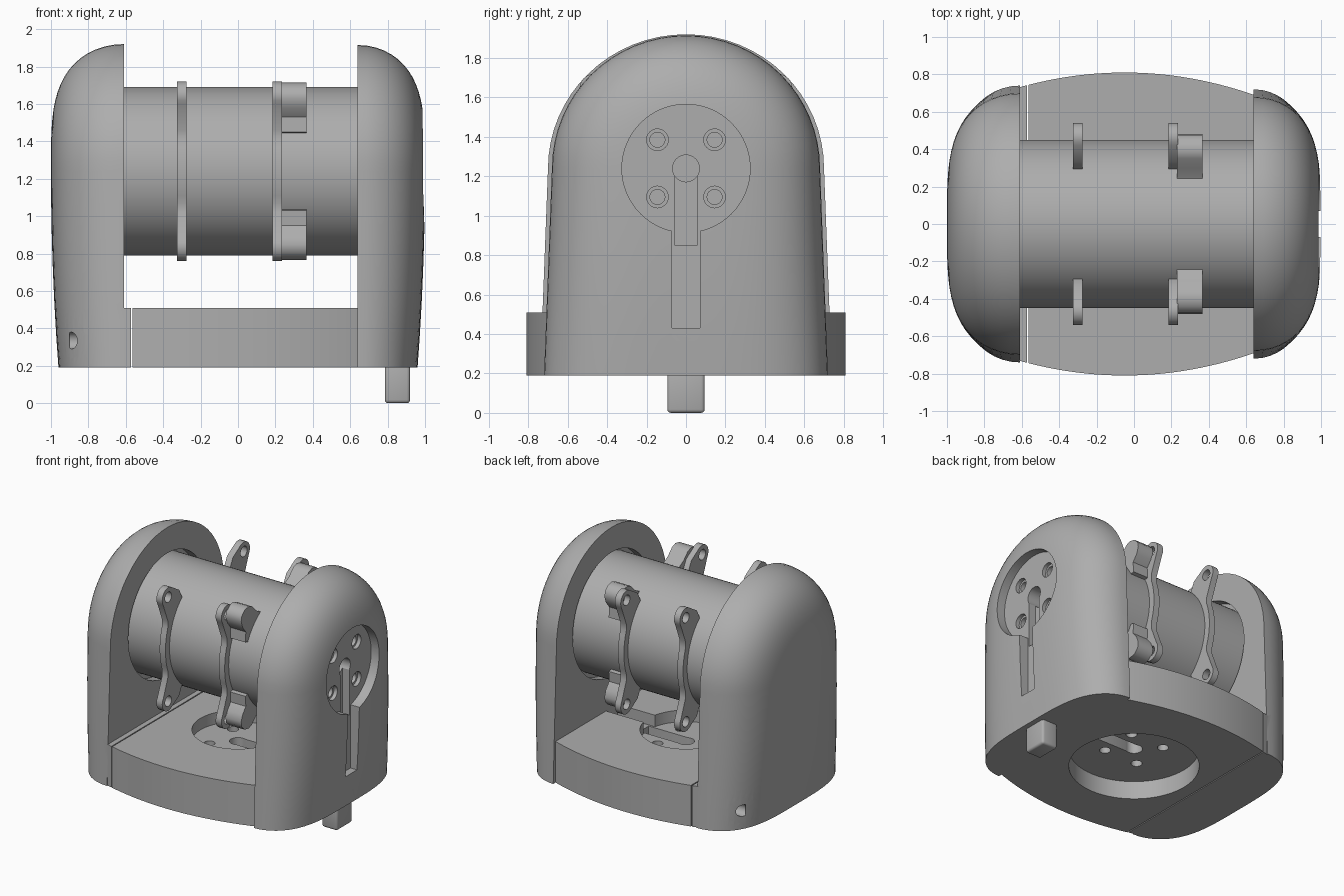
import bpy, bmesh, math
from mathutils import Matrix, Vector

if "Cube" in bpy.data.objects:
    bpy.data.objects.remove(bpy.data.objects["Cube"])

ZC = 1.24      # motor axis height
Z0, Z1 = 0.19, 0.51   # base bottom and top

grey = bpy.data.materials.new("light grey")
grey.diffuse_color = (0.42, 0.42, 0.42, 1)
grey.use_nodes = True
grey.node_tree.nodes["Principled BSDF"].inputs["Base Color"].default_value = grey.diffuse_color


def make(name, bm):
    bmesh.ops.recalc_face_normals(bm, faces=bm.faces)
    me = bpy.data.meshes.new(name)
    bm.to_mesh(me)
    bm.free()
    ob = bpy.data.objects.new(name, me)
    bpy.context.collection.objects.link(ob)
    me.materials.append(grey)
    return ob


def activate(ob):
    bpy.ops.object.select_all(action='DESELECT')
    ob.select_set(True)
    bpy.context.view_layer.objects.active = ob


def smooth(ob, angle=32):
    activate(ob)
    bpy.ops.object.shade_smooth_by_angle(angle=math.radians(angle))


def boolean(ob, tools, op='DIFFERENCE'):
    activate(ob)
    for t in tools:
        m = ob.modifiers.new("cut", 'BOOLEAN')
        m.operation, m.object, m.solver = op, t, 'EXACT'
        bpy.ops.object.modifier_apply(modifier=m.name)
        bpy.data.objects.remove(t)


def cyl(name, axis, a, b, c, r, segs=48):
    """Cylinder along x or z from a to b; c holds the other two coordinates."""
    bm = bmesh.new()
    bmesh.ops.create_cone(bm, cap_ends=True, segments=segs, radius1=r, radius2=r, depth=b - a)
    if axis == 'x':
        bm.transform(Matrix.Translation(((a + b) / 2, c[0], c[1])) @ Matrix.Rotation(math.pi / 2, 4, 'Y'))
    else:
        bm.transform(Matrix.Translation((c[0], c[1], (a + b) / 2)))
    return make(name, bm)


def box(name, x, y, z, bevel=0):
    bm = bmesh.new()
    bmesh.ops.create_cube(bm, size=1)
    bm.transform(Matrix.Translation([(p[0] + p[1]) / 2 for p in (x, y, z)])
                 @ Matrix.Diagonal([p[1] - p[0] for p in (x, y, z)] + [1]))
    if bevel:
        bmesh.ops.bevel(bm, geom=bm.edges[:], offset=bevel, segments=3, affect='EDGES', profile=0.5)
    return make(name, bm)


def prism(name, pts, depth_vec):
    bm = bmesh.new()
    f = bm.faces.new([bm.verts.new(p) for p in pts])
    ext = bmesh.ops.extrude_face_region(bm, geom=[f])
    bmesh.ops.translate(bm, vec=Vector(depth_vec), verts=[v for v in ext['geom'] if isinstance(v, bmesh.types.BMVert)])
    return make(name, bm)


def cheek(name, sign, x_in, w, top):
    """Arched, domed end block lofted from its flat inner face outwards."""
    bm, rings, n = bmesh.new(), [], 18
    for i in range(n):
        t = math.pi / 2 * (1 - (1 - i / n) ** 1.6)
        s, v = math.cos(t) ** 0.54, math.sin(t)
        half = []
        for k in range(6):                       # flared straight side
            z = Z0 + (ZC - Z0) * k / 6
            half.append(((w + 0.04 * (1 - k / 6)) * s, z))
        for k in range(16):                      # quarter arch
            a = math.pi / 2 * (k + 0.0) / 16
            half.append((w * s * math.cos(a), ZC + top * s * math.sin(a)))
        pts = half + [(0, ZC + top * s)] + [(-y, z) for y, z in reversed(half)]
        ring = []
        for y, z in pts:
            lean = 0.04 * (max(0, ZC - z) / 1.05) ** 2 * v
            ring.append(bm.verts.new((sign * (x_in + (1 - x_in) * v - lean), y, z)))
        rings.append(ring)
    m = len(rings[0])
    for a, b in zip(rings, rings[1:]):
        for j in range(m):
            k = (j + 1) % m
            bm.faces.new((a[j], a[k], b[k], b[j]))
    for r in (rings[0], rings[-1]):              # caps as ladder strips
        for j in range(m // 2 - 1):
            bm.faces.new((r[j], r[j + 1], r[m - 2 - j], r[m - 1 - j]))
        c = m // 2
        bm.faces.new((r[c - 1], r[c], r[c + 1]))
    return make(name, bm)


def slab(name, x0, x1):
    """Base plate with bowed front and back."""
    xs = [x0 + (x1 - x0) * i / 24 for i in range(25)]
    h = lambda x: 0.81 - 0.25 * (x + 0.05) ** 2
    pts = [(x, -h(x), Z0) for x in xs] + [(x, h(x), Z0) for x in reversed(xs)]
    return prism(name, pts, (0, 0, Z1 - Z0))


# main body: right cheek plus base
body = cheek("right_cheek_and_base", 1, 0.64, 0.68, 0.675)
boolean(body, [slab("slab", -0.563, 0.66)], 'UNION')
cuts = [
    cyl("c", 'x', 0.92, 1.1, (0, ZC), 0.325, 64),           # outer round recess
    box("c", (0.92, 1.1), (-0.07, 0.07), (0.43, 1.0)),       # cable groove
    cyl("c", 'x', 0.92, 1.1, (0, 0.43), 0.07),
    box("c", (0.86, 1.0), (-0.055, 0.055), (0.85, ZC)),      # narrow slot
    cyl("c", 'x', 0.82, 1.0, (0, ZC), 0.068),
    cyl("c", 'x', 0.58, 0.70, (0, ZC), 0.48, 64),            # motor socket
    cyl("c", 'z', 0.1, 0.33, (0, 0), 0.46, 64),              # underside recess
    cyl("c", 'z', 0.42, 0.6, (0, 0), 0.325, 64),             # base top recess
    box("c", (0.30, 0.64), (-0.07, 0.07), (0.42, 0.6)),
    box("c", (0, 0.36), (-0.055, 0.055), (0.3, 0.5)),
    cyl("c", 'z', 0.3, 0.5, (0, 0), 0.06),
]
for a in (-0.145, 0.145):
    for b in (-0.145, 0.145):
        cuts += [cyl("c", 'x', 0.89, 1.0, (a, ZC + b), 0.055, 24),
                 cyl("c", 'x', 0.76, 1.0, (a, ZC + b), 0.038, 24),
                 cyl("c", 'z', 0.3, 0.5, (a, b), 0.04, 24)]
boolean(body, cuts)
smooth(body)

# removable left cheek
left = cheek("left_cheek", -1, 0.61, 0.70, 0.68)
boolean(left, [slab("slab", -0.63, -0.571)], 'UNION')
cuts = [cyl("c", 'x', -0.68, -0.575, (0, ZC), 0.48, 64)]
for y in (-0.57, 0.57):                                      # screw holes
    cuts += [cyl("c", 'x', -1.1, -0.815, (y, 0.335), 0.095, 32),
             cyl("c", 'x', -0.9, -0.70, (y, 0.335), 0.045, 24)]
boolean(left, cuts)
smooth(left)

# locating peg
smooth(box("locating_peg", (0.785, 0.92), (-0.095, 0.095), (0, 0.22), 0.018))

# motor
smooth(cyl("motor_barrel", 'x', -0.69, 0.71, (0, ZC), 0.45, 96))


def clamp(name, x, sy):
    """Curved strap hugging the barrel with a drilled ear at each end."""
    def ear(u):
        e = [(0.29, 0.33), (0.33, 0.41)]
        e += [(0.465 + 0.075 * math.cos(a), 0.405 + 0.075 * math.sin(a))
              for a in [math.radians(125 - 16 * i) for i in range(11)]]
        e += [(0.47, 0.22)]
        return [(y, u * z) for y, z in e]
    outer = ear(1)
    outer += [(0.50 * math.cos(a), 0.50 * math.sin(a)) for a in [math.radians(20 - 5 * i) for i in range(9)]]
    outer += list(reversed(ear(-1)))
    inner = [(0.44 * math.cos(a), 0.44 * math.sin(a)) for a in [math.radians(-48 + 6 * i) for i in range(17)]]
    pts = [(x, sy * y, ZC + z) for y, z in outer + inner]
    ob = prism(name, pts, (0.05, 0, 0))
    boolean(ob, [cyl("c", 'x', x - 0.1, x + 0.15, (sy * 0.465, ZC + u * 0.405), 0.04, 24) for u in (-1, 1)])
    smooth(ob)


for side, sy in (("front", -1), ("back", 1)):
    clamp(side + "_left_clamp", -0.325, sy)
    clamp(side + "_right_clamp", 0.185, sy)
    # thick lugs beside the right clamp
    for end, u in (("upper", 1), ("lower", -1)):
        pts = [(0.23, 0.37), (0.30, 0.41), (0.35, 0.46), (0.39, 0.475), (0.44, 0.465), (0.475, 0.43),
               (0.482, 0.39), (0.465, 0.34), (0.425, 0.29), (0.43, 0.21), (0.38, 0.20), (0.25, 0.33)]
        lug = prism(side + "_" + end + "_lug", [(0.23, sy * y, ZC + u * z) for y, z in pts], (0.135, 0, 0))
        smooth(lug, 40)
